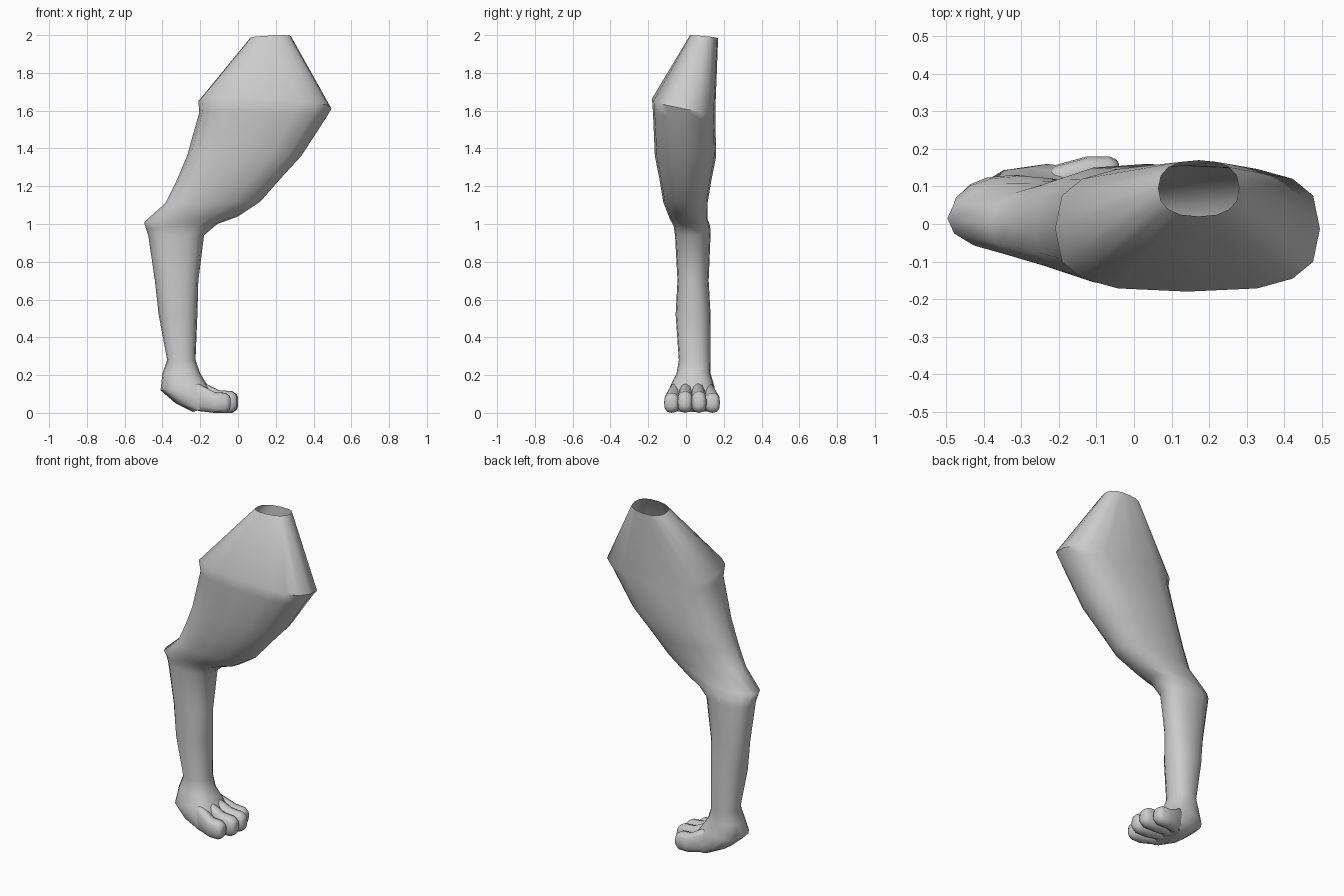
import bpy, bmesh, math

if "Cube" in bpy.data.objects:
    bpy.data.objects.remove(bpy.data.objects["Cube"])


def unit(i, sides, n):
    """Point on a unit superellipse."""
    a = 2 * math.pi * i / sides
    c, s = math.cos(a), math.sin(a)
    f = lambda v: 0 if abs(v) < 1e-6 else math.copysign(abs(v) ** (2 / n), v)
    return f(c), f(s)


def loft(name, rings, cap_start, cap_end, angle):
    """Skin a list of point rings into one object."""
    bm = bmesh.new()
    vs = [[bm.verts.new(p) for p in r] for r in rings]
    k = len(vs[0])
    for a, b in zip(vs, vs[1:]):
        for i in range(k):
            j = (i + 1) % k
            bm.faces.new((a[i], a[j], b[j], b[i]))
    if cap_start:
        bm.faces.new(vs[0])
    if cap_end:
        bm.faces.new(vs[-1])
    bmesh.ops.recalc_face_normals(bm, faces=bm.faces)
    # an open loft can be recalculated inside out: check against the axis
    f = bm.faces[0] if cap_start else max(bm.faces, key=lambda q: q.calc_center_median().x)
    out = f.normal.x
    if (cap_start and out > 0) or (not cap_start and out < 0):
        bmesh.ops.reverse_faces(bm, faces=bm.faces)
    me = bpy.data.meshes.new(name)
    bm.to_mesh(me)
    bm.free()
    ob = bpy.data.objects.new(name, me)
    bpy.context.collection.objects.link(ob)
    bpy.ops.object.select_all(action='DESELECT')
    ob.select_set(True)
    bpy.context.view_layer.objects.active = ob
    bpy.ops.object.shade_smooth_by_angle(angle=math.radians(angle))
    return ob


# Leg sections: left x, left z, right x, right z, y min, y max, squareness, z tilt over y
sections = [
    (0.065, 1.985, 0.28, 1.995, 0.02, 0.17, 2.4, -0.1),
    (-0.21, 1.65, 0.495, 1.61, -0.18, 0.155, 3.0, -0.2),
    (-0.205, 1.59, 0.465, 1.56, -0.175, 0.155, 2.8, -0.1),
    (-0.27, 1.36, 0.335, 1.36, -0.165, 0.16, 2.5, 0),
    (-0.325, 1.23, 0.225, 1.24, -0.14, 0.135, 2.4, 0),
    (-0.385, 1.11, 0.12, 1.12, -0.12, 0.115, 2.2, 0),
    (-0.497, 1.01, 0.0, 1.04, -0.085, 0.115, 2.1, 0),
    (-0.487, 0.975, -0.11, 1.0, -0.065, 0.128, 2.2, 0),
    (-0.475, 0.94, -0.18, 0.94, -0.058, 0.13, 2.3, 0),
    (-0.44, 0.70, -0.21, 0.70, -0.045, 0.12, 2.3, 0),
    (-0.42, 0.52, -0.215, 0.52, -0.055, 0.13, 2.3, 0),
    (-0.375, 0.28, -0.225, 0.28, -0.038, 0.13, 2.3, 0),
    (-0.40, 0.21, -0.20, 0.21, -0.05, 0.13, 2.4, 0),
    (-0.41, 0.12, -0.17, 0.16, -0.085, 0.15, 2.6, 0),
    (-0.33, 0.05, -0.13, 0.10, -0.095, 0.16, 2.8, 0),
    (-0.24, 0.005, -0.11, 0.04, -0.085, 0.15, 2.6, 0),
]
rings = []
for xl, zl, xr, zr, y0, y1, n, tilt in sections:
    ring = []
    for i in range(16):
        u, v = unit(i, 16, n)
        t = (u + 1) / 2
        ring.append((xl + (xr - xl) * t,
                     (y0 + y1) / 2 + v * (y1 - y0) / 2,
                     zl + (zr - zl) * t + tilt * v * (y1 - y0) / 2))
    rings.append(ring)
loft("leg", rings, False, True, 50)

# Four toes side by side, outer pair shorter and lower
profile = [(-0.27, 0.04, 0.16, 0.6, 0.6), (-0.20, 0.01, 0.17, 0.95, 0.8),
           (-0.10, 0.0, 0.12, 1.0, 1.0), (-0.03, 0.0, 0.115, 1.0, 1.0),
           (-0.008, 0.015, 0.10, 0.8, 1.0), (0.0, 0.03, 0.085, 0.5, 1.0)]
for k, (yc, back, high) in enumerate([(-0.076, 0.04, 0.92), (-0.005, 0.005, 1),
                                      (0.069, 0.0, 1), (0.14, 0.04, 0.92)]):
    rings = []
    for x, z0, z1, w, fan in profile:
        z1 *= high
        cy = 0.033 + (yc - 0.033) * fan
        ring = []
        for i in range(12):
            u, v = unit(i, 12, 2.6)
            ring.append((x - back * (x + 0.27) / 0.27, cy + u * 0.04 * w,
                         (z0 + z1) / 2 + v * (z1 - z0) / 2))
        rings.append(ring)
    loft(f"toe_{k + 1}", rings, True, True, 50)
